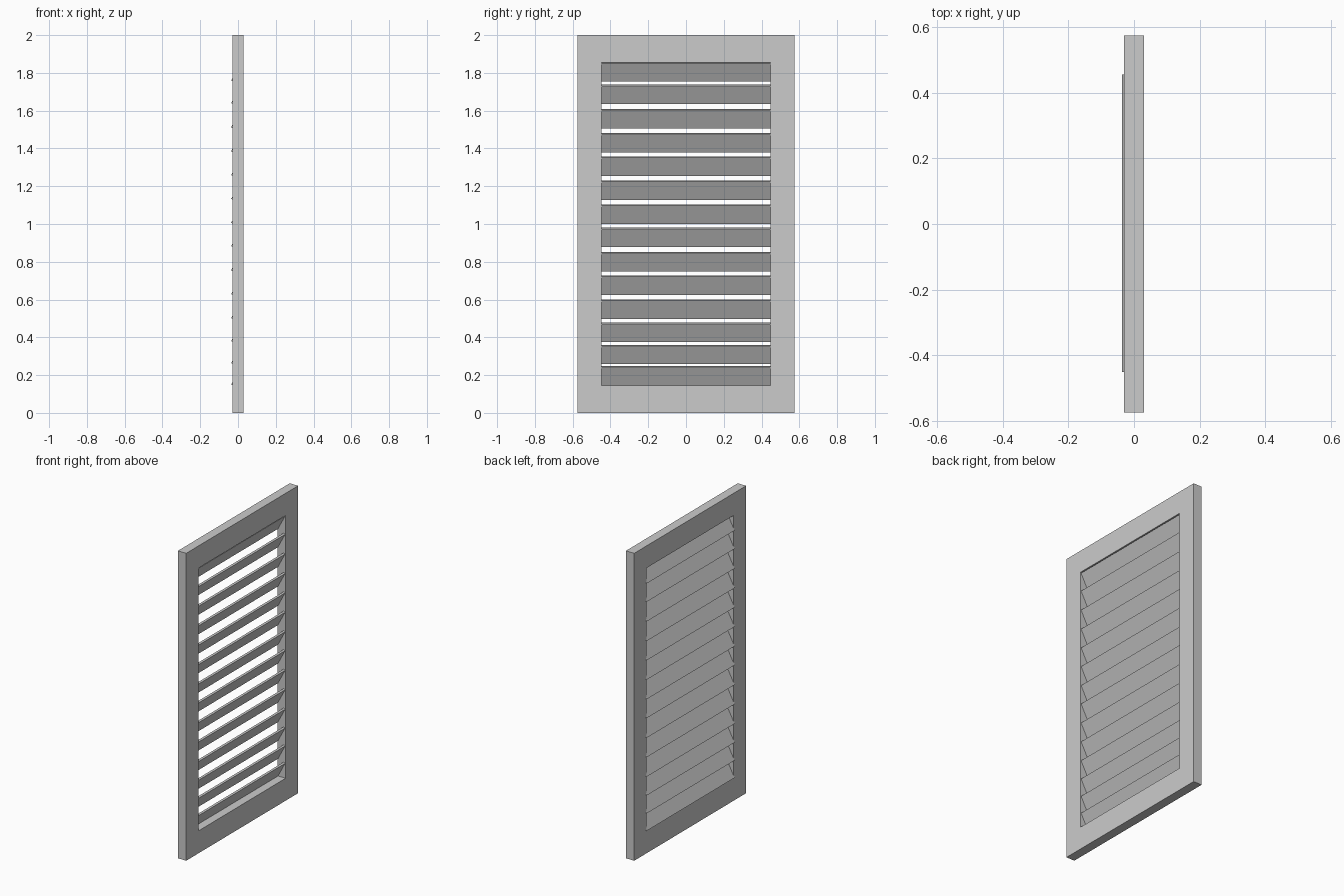
import bpy, bmesh, math
from mathutils import Matrix

if "Cube" in bpy.data.objects:
    bpy.data.objects.remove(bpy.data.objects["Cube"])

W, H, T = 0.575, 2.0, 0.03           # half width, height, half depth
OY, Z0, Z1 = 0.447, 0.146, 1.856     # opening half width, bottom, top


def finish(name, bm):
    bmesh.ops.recalc_face_normals(bm, faces=bm.faces[:])
    mesh = bpy.data.meshes.new(name)
    bm.to_mesh(mesh)
    bm.free()
    obj = bpy.data.objects.new(name, mesh)
    bpy.context.collection.objects.link(obj)
    return obj


# One-piece rectangular frame: outer and inner loops on both faces
bm = bmesh.new()
outer = [(-W, 0), (W, 0), (W, H), (-W, H)]
inner = [(-OY, Z0), (OY, Z0), (OY, Z1), (-OY, Z1)]
loops = [[bm.verts.new((x, y, z)) for y, z in ring]
         for x, ring in ((T, outer), (T, inner), (-T, inner), (-T, outer))]
for k in range(4):
    a, b = loops[k], loops[(k + 1) % 4]
    for i in range(4):
        j = (i + 1) % 4
        bm.faces.new((a[i], a[j], b[j], b[i]))
finish("shutter_frame", bm)

# Tilted louvre slats: high on +x, low on -x, ends let into the frame
centres = [0.196, 0.309, 0.426, 0.548, 0.675, 0.801, 0.929,
           1.052, 1.179, 1.305, 1.431, 1.558, 1.686, 1.805]
for n, z in enumerate(centres):
    bm = bmesh.new()
    bmesh.ops.create_cube(bm, size=1.0)
    m = (Matrix.Translation((-0.005, 0.002, z))
         @ Matrix.Rotation(math.radians(-62), 4, 'Y')
         @ Matrix.Diagonal((0.11, 0.908, 0.012, 1)))
    bmesh.ops.transform(bm, matrix=m, verts=bm.verts[:])
    finish(f"louvre_slat_{n + 1:02d}", bm)
